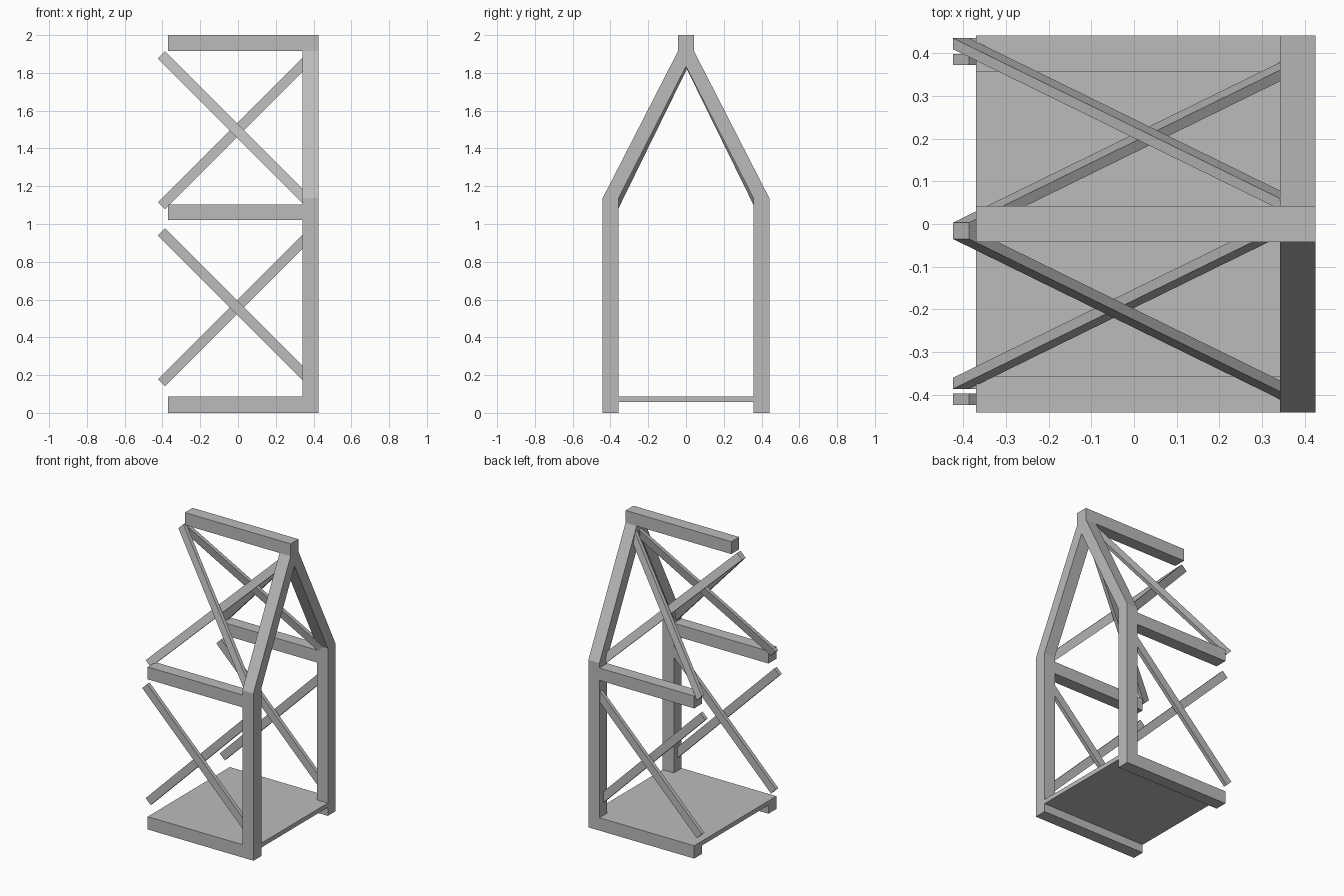
import bpy
import bmesh
from mathutils import Vector

cube = bpy.data.objects.get("Cube")
if cube:
    bpy.data.objects.remove(cube, do_unlink=True)

GREY = (0.5, 0.5, 0.5, 1)
grey = bpy.data.materials.new("plain_grey")
grey.use_nodes = True
grey.diffuse_color = GREY
grey.node_tree.nodes["Principled BSDF"].inputs["Base Color"].default_value = GREY

BACK_X, INNER_X, OUTER_X = -0.37, 0.342, 0.425   # open end, frame faces
HALF, INNER_Y, RIDGE_Y = 0.441, 0.357, 0.042     # frame half widths
EAVES, RIDGE_Z = 1.137, 1.916


def prism(name, ring, travel):
    """Extrude a closed ring of points along a vector."""
    bm = bmesh.new()
    face = bm.faces.new([bm.verts.new(p) for p in ring])
    out = bmesh.ops.extrude_face_region(bm, geom=[face], use_keep_orig=True)
    moved = [v for v in out["geom"] if isinstance(v, bmesh.types.BMVert)]
    bmesh.ops.translate(bm, verts=moved, vec=travel)
    bmesh.ops.recalc_face_normals(bm, faces=bm.faces)
    mesh = bpy.data.meshes.new(name)
    bm.to_mesh(mesh)
    bm.free()
    mesh.materials.append(grey)
    obj = bpy.data.objects.new(name, mesh)
    bpy.context.collection.objects.link(obj)
    return obj


def beam(name, x, y, z):
    """Box running along x between pairs of limits."""
    ring = [(x[0], y[0], z[0]), (x[0], y[1], z[0]),
            (x[0], y[1], z[1]), (x[0], y[0], z[1])]
    return prism(name, ring, Vector((x[1] - x[0], 0, 0)))


def brace(name, start, end, width=0.053, depth=0.026):
    """Slanted bar whose end faces stay parallel to the y axis."""
    start, end = Vector(start), Vector(end)
    travel = end - start
    across = Vector((-travel.z, 0, travel.x)).normalized() * width / 2
    side = Vector((0, depth / 2, 0))
    ring = [start + across + side, start + across - side,
            start - across - side, start - across + side]
    return prism(name, ring, travel)


# Gabled end frame: two posts and two rafters in one profile
half = [(INNER_Y, 0), (HALF, 0), (HALF, EAVES), (RIDGE_Y, RIDGE_Z)]
inner = [(INNER_Y, EAVES), (0, 1.834)]
profile = half + [(-y, z) for y, z in reversed(half)]
profile += [(-INNER_Y, EAVES), inner[1], inner[0]]
prism("end_frame", [(INNER_X, y, z) for y, z in profile],
      Vector((OUTER_X - INNER_X, 0, 0)))

# Ridge beam and floor
beam("ridge_beam", (BACK_X, OUTER_X), (-RIDGE_Y, RIDGE_Y), (RIDGE_Z, 2))
beam("floor", (BACK_X, OUTER_X), (-INNER_Y, INNER_Y), (0.057, 0.087))

# Side beams and crossed braces
X0, X1, RISE, LEAN = -0.405, 0.38, 0.785, 0.385
walls = {"back": (1, 0.422, 0.385, -0.01), "front": (-1, -0.373, -0.41, -0.022)}
for wall, (sign, rising_y, falling_y, top_y) in walls.items():
    y = sorted((sign * INNER_Y, sign * HALF))
    beam(wall + "_base_beam", (BACK_X, INNER_X), y, (0, 0.087))
    beam(wall + "_middle_beam", (BACK_X, INNER_X), y, (1.02, 1.104))
    # Upright wall
    brace(wall + "_lower_rising_brace", (X0, rising_y, 0.159), (X1, rising_y, 0.159 + RISE))
    brace(wall + "_lower_falling_brace", (X0, falling_y, 0.958), (X1, falling_y, 0.958 - RISE))
    # Sloping roof side
    brace(wall + "_upper_rising_brace", (X0, rising_y, 1.096),
          (X1, rising_y - sign * LEAN, 1.096 + RISE))
    brace(wall + "_upper_falling_brace", (X0, top_y, 1.895),
          (X1, top_y + sign * LEAN, 1.895 - RISE))
